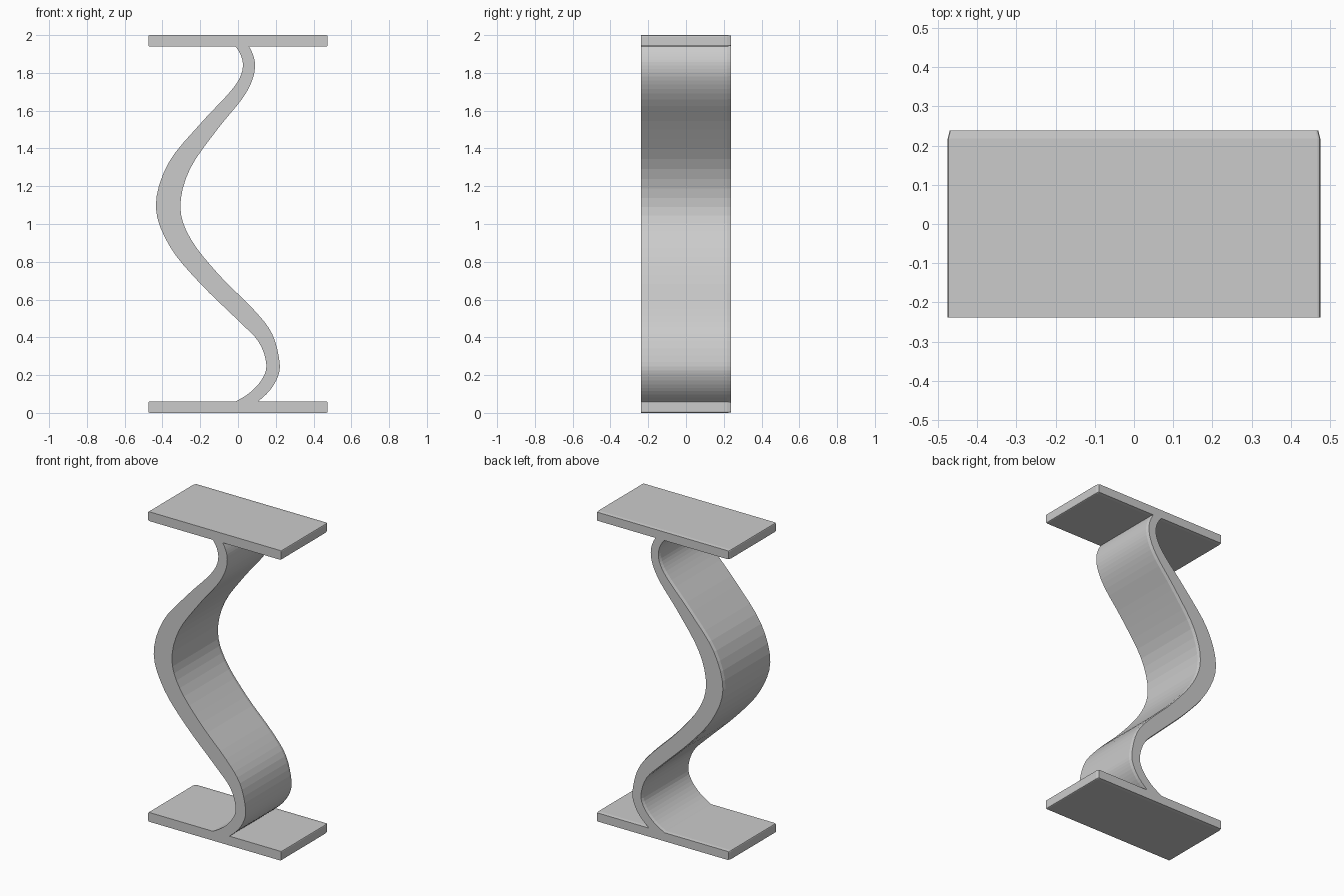
import bpy, bmesh
from mathutils import Vector

cube = bpy.data.objects.get("Cube")
if cube:
    bpy.data.objects.remove(cube)

HALF_W, HALF_D, HEIGHT, SLAB = 0.475, 0.238, 2.0, 0.06
RIM = 0.02      # depth of the slightly tapered back rim
TAPER = 0.005   # how far the rim draws in

grey = bpy.data.materials.new("plain_grey")
grey.use_nodes = True
grey.diffuse_color = (0.6, 0.6, 0.6, 1)
grey.node_tree.nodes["Principled BSDF"].inputs["Base Color"].default_value = grey.diffuse_color


def finish(bm, name):
    bmesh.ops.recalc_face_normals(bm, faces=bm.faces)
    mesh = bpy.data.meshes.new(name)
    bm.to_mesh(mesh)
    bm.free()
    mesh.materials.append(grey)
    obj = bpy.data.objects.new(name, mesh)
    bpy.context.collection.objects.link(obj)
    return obj


def smooth_path(points, steps):
    """Sample a Catmull-Rom curve through the points."""
    p = [Vector(q) for q in points]
    p = [2 * p[0] - p[1]] + p + [2 * p[-1] - p[-2]]
    path = []
    for a, b, c, d in zip(p, p[1:], p[2:], p[3:]):
        for i in range(steps):
            t = i / steps
            path.append(0.5 * (2 * b + (c - a) * t + (2 * a - 5 * b + 4 * c - d) * t**2
                               + (3 * b - a - 3 * c + d) * t**3))
    return path + [p[-2]]


# Top and bottom slabs: softened corners and a tapered back rim
def slab(name, z_mid):
    bm = bmesh.new()
    bmesh.ops.create_cube(bm, size=1)
    for v in bm.verts:
        v.co = (v.co.x * 2 * HALF_W, v.co.y * 2 * HALF_D, v.co.z * SLAB + z_mid)
    along_depth = [e for e in bm.edges if abs(e.verts[0].co.y - e.verts[1].co.y) > HALF_D]
    bmesh.ops.bevel(bm, geom=along_depth, offset=0.007, segments=2, profile=0.5, affect='EDGES')
    bmesh.ops.bisect_plane(bm, geom=bm.verts[:] + bm.edges[:] + bm.faces[:],
                           plane_co=(0, HALF_D - RIM, 0), plane_no=(0, 1, 0))
    for v in bm.verts:
        if v.co.y > HALF_D - RIM / 2:
            v.co.x *= 1 - TAPER / HALF_W
            v.co.z = z_mid + (v.co.z - z_mid) * (1 - TAPER / SLAB)
    return finish(bm, name)


slab("bottom_slab", SLAB / 2)
slab("top_slab", HEIGHT - SLAB / 2)

# Curved leg: two edge curves in the front plane, swept through the depth
left_edge = [(-0.03, 0.05), (0.06, 0.105), (0.125, 0.175), (0.15, 0.255), (0.11, 0.375),
             (0, 0.49), (-0.2, 0.685), (-0.36, 0.88), (-0.435, 1.09), (-0.37, 1.32),
             (-0.2, 1.53), (-0.05, 1.69), (0.01, 1.775), (0.026, 1.845), (0.01, 1.905), (-0.025, 1.955)]
right_edge = [(0.095, 0.05), (0.165, 0.115), (0.21, 0.19), (0.22, 0.27), (0.18, 0.42),
              (0.08, 0.55), (-0.1, 0.73), (-0.25, 0.92), (-0.305, 1.09), (-0.255, 1.29),
              (-0.11, 1.5), (0.02, 1.66), (0.075, 1.76), (0.09, 1.84), (0.078, 1.9), (0.05, 1.955)]
pairs = list(zip(smooth_path(left_edge, 4), smooth_path(right_edge, 4)))

bm = bmesh.new()
rings = []
for a, b in pairs:
    pull = (b - a).normalized() * TAPER
    section = [(a, -HALF_D), (a, HALF_D - RIM), (a + pull, HALF_D),
               (b - pull, HALF_D), (b, HALF_D - RIM), (b, -HALF_D)]
    rings.append([bm.verts.new((p.x, y, p.y)) for p, y in section])
for lower, upper in zip(rings, rings[1:]):
    for i in range(len(lower)):
        j = (i + 1) % len(lower)
        bm.faces.new((lower[i], lower[j], upper[j], upper[i]))
bm.faces.new(rings[0])
bm.faces.new(rings[-1])
finish(bm, "curved_leg")
